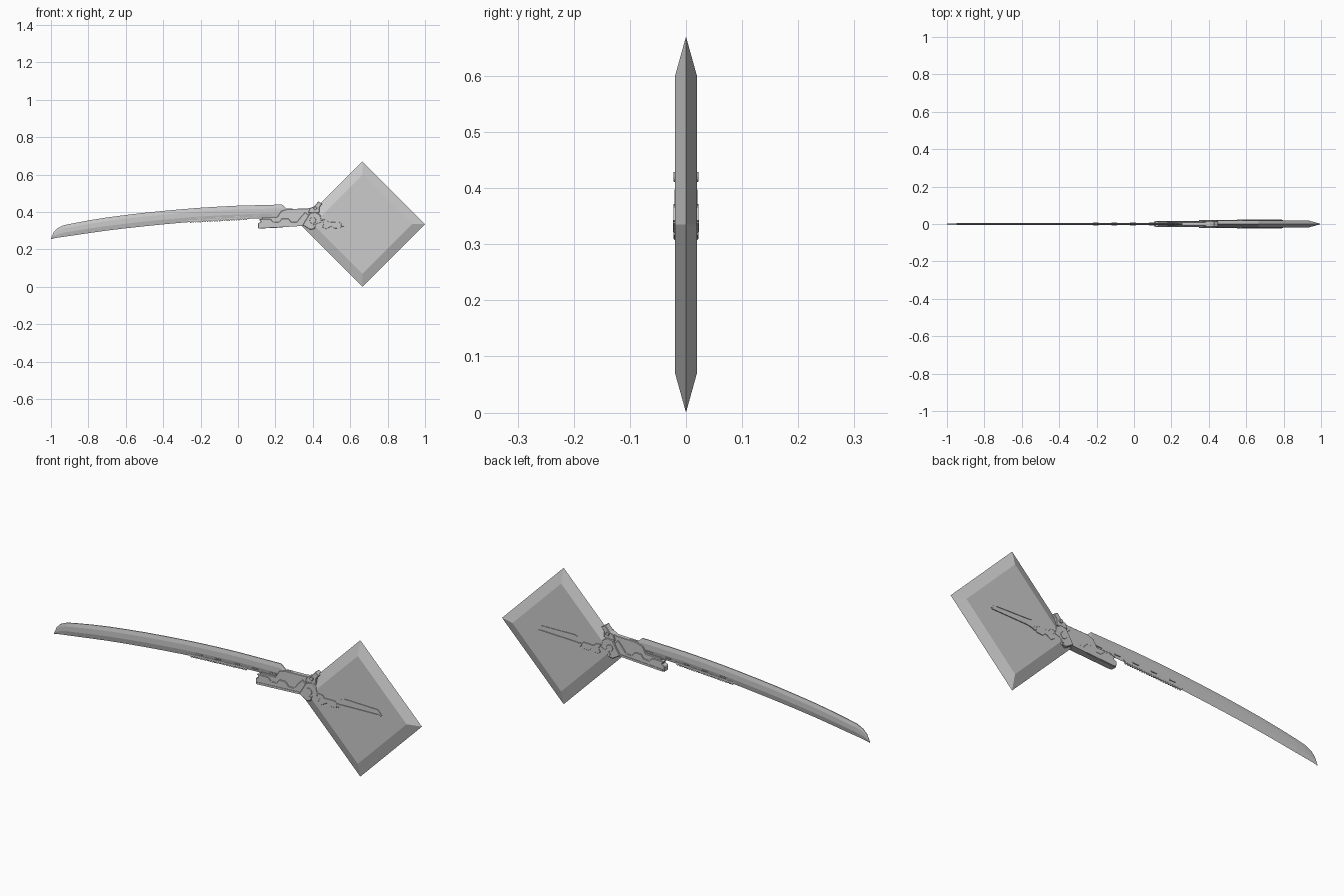
import bpy, bmesh, math
from mathutils import Vector


def finish(name, bm):
    bmesh.ops.recalc_face_normals(bm, faces=bm.faces[:])
    me = bpy.data.meshes.new(name)
    bm.to_mesh(me)
    bm.free()
    ob = bpy.data.objects.new(name, me)
    bpy.context.collection.objects.link(ob)
    return ob


def plate(name, pts, half, bevel=0.0):
    """Extrude an XZ outline symmetrically about y = 0."""
    bm = bmesh.new()
    f = bm.faces.new([bm.verts.new((x, -half, z)) for x, z in pts])
    r = bmesh.ops.extrude_face_region(bm, geom=[f])
    bmesh.ops.translate(bm, vec=(0, 2 * half, 0),
                        verts=[v for v in r["geom"] if isinstance(v, bmesh.types.BMVert)])
    ob = finish(name, bm)
    if bevel:
        m = ob.modifiers.new("chamfer", 'BEVEL')
        m.width = bevel
        m.segments = 1
        m.limit_method = 'ANGLE'
    return ob


def pin(name, x, z, radius, half, sides=16):
    pts = [(x + radius * math.cos(2 * math.pi * i / sides),
            z + radius * math.sin(2 * math.pi * i / sides)) for i in range(sides)]
    return plate(name, pts, half, 0.001)


def bar(name, a, b, width, half):
    """Straight strip between two XZ points."""
    a, b = Vector(a), Vector(b)
    d = (b - a).normalized()
    n = Vector((-d.y, d.x)) * width / 2
    return plate(name, [a + n, b + n, b - n, a - n], half)


# Diamond block with knife-edge rim
bm = bmesh.new()
rings = []
for r, y in ((0.265, -0.0195), (0.335, 0), (0.265, 0.0195)):
    rings.append([bm.verts.new((0.665 + r * dx, y, 0.335 + r * dz))
                  for dx, dz in ((1, 0), (0, 1), (-1, 0), (0, -1))])
bm.faces.new(rings[0])
bm.faces.new(rings[2])
for lo, hi in zip(rings, rings[1:]):
    for i in range(4):
        j = (i + 1) % 4
        bm.faces.new((lo[i], lo[j], hi[j], hi[i]))
finish("diamond_block", bm)

# Curved blade: (x, bottom z, top z) stations
stations = [(-1.0, 0.255, 0.259), (-0.985, 0.259, 0.293), (-0.965, 0.263, 0.314),
            (-0.93, 0.268, 0.330), (-0.88, 0.275, 0.340), (-0.8, 0.287, 0.355),
            (-0.7, 0.301, 0.371), (-0.6, 0.313, 0.384), (-0.5, 0.324, 0.396),
            (-0.4, 0.334, 0.406), (-0.3, 0.343, 0.415), (-0.2, 0.351, 0.423),
            (-0.1, 0.357, 0.429), (0.0, 0.362, 0.434), (0.12, 0.366, 0.437),
            (0.235, 0.366, 0.440), (0.26, 0.366, 0.418), (0.33, 0.36, 0.417)]
section = [(0, 0), (0.35, 1), (0.72, 1), (1, 0.35)]
bm = bmesh.new()
loops = []
for x, lo, hi in stations:
    w = min(0.006, 0.002 + (x + 1) * 0.04)
    half = [(t, k * w) for t, k in section]
    ring = [(t, -y) for t, y in half] + [(t, y) for t, y in half[:0:-1]]
    loops.append([bm.verts.new((x, y, lo + (hi - lo) * t)) for t, y in ring])
for a, b in zip(loops, loops[1:]):
    for i in range(len(a)):
        j = (i + 1) % len(a)
        bm.faces.new((a[i], a[j], b[j], b[i]))
bm.faces.new(loops[0])
bm.faces.new(loops[-1])
finish("blade", bm)

# Serrated strip under the blade
strip = [(-0.27, 0.356), (0.06, 0.373)]
n = 24
for i in range(n):
    x = 0.05 - 0.31 * i / n
    z = 0.362 + 0.052 * min(x, 0.05)
    strip += [(x, z), (x - 0.003, z - 0.007), (x - 0.009, z - 0.007), (x - 0.011, z)]
# drop helper-sized teeth outline straight into one plate
plate("serrated_strip", strip, 0.0035)

# Small raised slots along the blade
for i in range(6):
    x = -0.22 + 0.1 * i
    z = 0.376 + 0.04 * x
    bar("blade_slot", (x, z), (x + 0.03, z + 0.001), 0.005, 0.0075)

# Receiver joining blade and block
plate("receiver", [(0.13, 0.372), (0.21, 0.372), (0.23, 0.405), (0.265, 0.416),
                   (0.37, 0.419), (0.405, 0.425), (0.43, 0.41), (0.46, 0.36),
                   (0.45, 0.325), (0.40, 0.312), (0.36, 0.33), (0.12, 0.33)], 0.011, 0.002)

# Lower guard with stepped upper edge
plate("lower_guard", [(0.108, 0.312), (0.20, 0.315), (0.30, 0.324), (0.37, 0.333),
                      (0.385, 0.375), (0.36, 0.40), (0.335, 0.372), (0.315, 0.347),
                      (0.285, 0.347), (0.268, 0.366), (0.235, 0.366), (0.22, 0.347),
                      (0.19, 0.345), (0.175, 0.362), (0.112, 0.362), (0.122, 0.348),
                      (0.106, 0.34)], 0.0145, 0.002)
bar("guard_rail", (0.115, 0.318), (0.37, 0.332), 0.010, 0.017)

# Hinge plate, upper lug and pins
plate("hinge_plate", [(0.345, 0.33), (0.385, 0.305), (0.41, 0.31), (0.42, 0.335),
                      (0.45, 0.345), (0.44, 0.385), (0.415, 0.40), (0.385, 0.395)], 0.0205, 0.003)
plate("upper_lug", [(0.375, 0.395), (0.385, 0.422), (0.405, 0.428), (0.43, 0.457),
                    (0.45, 0.443), (0.435, 0.425), (0.435, 0.395)], 0.016, 0.002)
for x, z, r in ((0.40, 0.355, 0.017), (0.413, 0.42, 0.009), (0.405, 0.325, 0.008)):
    pin("hinge_pin", x, z, r, 0.0225)

# Grip details standing just proud of the block faces
plate("grip_front", [(0.445, 0.36), (0.475, 0.358), (0.485, 0.345), (0.54, 0.347),
                     (0.555, 0.335), (0.55, 0.315), (0.515, 0.312), (0.50, 0.325),
                     (0.47, 0.308), (0.45, 0.32), (0.46, 0.338)], 0.022, 0.001)
plate("grip_upper_rail", [(0.575, 0.364), (0.59, 0.370), (0.775, 0.366), (0.797, 0.342),
                          (0.785, 0.338), (0.768, 0.358), (0.60, 0.362)], 0.0225)
plate("grip_lower_rail", [(0.565, 0.325), (0.60, 0.332), (0.79, 0.337),
                          (0.79, 0.343), (0.60, 0.338), (0.565, 0.336)], 0.0235)
pin("grip_pin", 0.56, 0.33, 0.009, 0.023)
